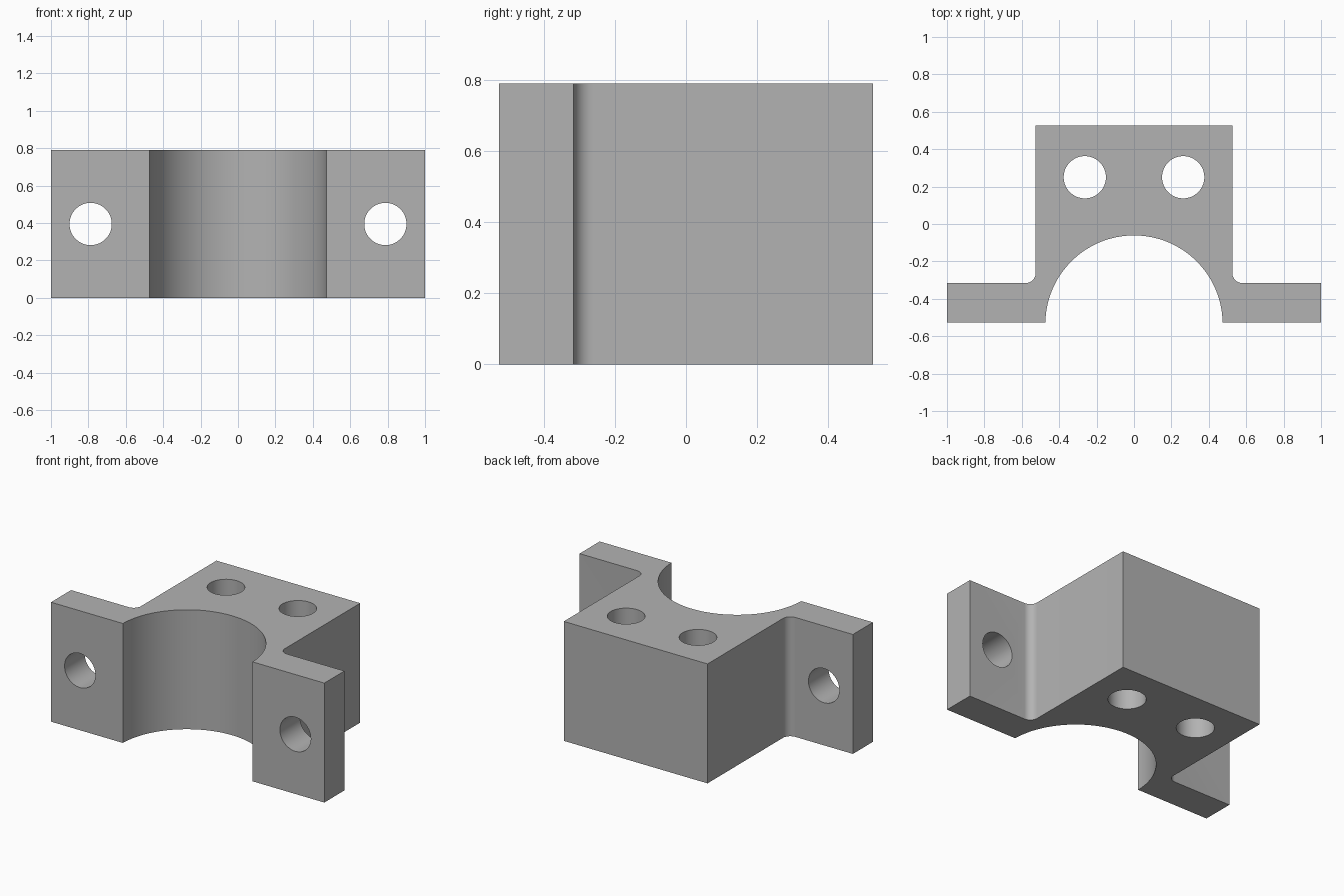
import bpy, bmesh
from math import sin, cos, pi, asin
from mathutils import Matrix

cube = bpy.data.objects.get("Cube")
if cube:
    bpy.data.objects.remove(cube, do_unlink=True)

HEIGHT = 0.79
HALF_DEPTH = 0.526
FLANGE_BACK = -0.316
BLOCK_X = 0.526
FILLET = 0.053
BORE_R, BORE_Y = 0.474, -0.535
HOLE_R = 0.113

grey = bpy.data.materials.new("plain grey")
grey.use_nodes = True
colour = (0.45, 0.45, 0.45, 1)
grey.diffuse_color = colour
grey.node_tree.nodes["Principled BSDF"].inputs["Base Color"].default_value = colour


def arc(cx, cy, r, start, end, steps):
    angles = [start + (end - start) * i / steps for i in range(steps + 1)]
    return [(cx + r * cos(a), cy + r * sin(a)) for a in angles]


# Clamp outline: right half of the flange and block, mirrored, closed by the bore
half = [(1, -HALF_DEPTH), (1, FLANGE_BACK)]
half += arc(BLOCK_X + FILLET, FLANGE_BACK + FILLET, FILLET, 1.5 * pi, pi, 10)
half += [(BLOCK_X, HALF_DEPTH)]
lip = asin((BORE_Y + HALF_DEPTH) / BORE_R) if BORE_Y > -HALF_DEPTH else asin((-HALF_DEPTH - BORE_Y) / BORE_R)
bore = arc(0, BORE_Y, BORE_R, pi - lip, lip, 64)
outline = half + [(-x, y) for x, y in reversed(half)] + bore

bm = bmesh.new()
base = bm.faces.new([bm.verts.new((x, y, 0)) for x, y in outline])
top = bmesh.ops.extrude_face_region(bm, geom=[base])["geom"]
bmesh.ops.translate(bm, vec=(0, 0, HEIGHT),
                    verts=[v for v in top if isinstance(v, bmesh.types.BMVert)])
bmesh.ops.recalc_face_normals(bm, faces=bm.faces)
mesh = bpy.data.meshes.new("clamp_block")
bm.to_mesh(mesh)
bm.free()
mesh.materials.append(grey)
clamp = bpy.data.objects.new("clamp_block", mesh)
bpy.context.collection.objects.link(clamp)

# Bolt holes: two upright through the block, two front-to-back through the flanges
bm = bmesh.new()
for side in (-1, 1):
    for place in (Matrix.Translation((side * 0.263, 0.25, HEIGHT / 2)),
                  Matrix.Translation((side * 0.788, -0.42, HEIGHT / 2)) @ Matrix.Rotation(pi / 2, 4, "X")):
        depth = 1.2 if abs(place.translation.x) < 0.5 else 0.5
        bmesh.ops.create_cone(bm, cap_ends=True, segments=64, radius1=HOLE_R,
                              radius2=HOLE_R, depth=depth, matrix=place)
mesh = bpy.data.meshes.new("hole_cutters")
bm.to_mesh(mesh)
bm.free()
mesh.materials.append(grey)
cutters = bpy.data.objects.new("hole_cutters", mesh)
bpy.context.collection.objects.link(cutters)
cutters.hide_render = True

# Drill the holes, then smooth the curved walls
bpy.context.view_layer.objects.active = clamp
clamp.select_set(True)
cut = clamp.modifiers.new("drill", "BOOLEAN")
cut.operation = "DIFFERENCE"
cut.solver = "EXACT"
cut.object = cutters
bpy.ops.object.modifier_apply(modifier=cut.name)
bpy.data.objects.remove(cutters, do_unlink=True)
bpy.ops.object.select_all(action="DESELECT")
clamp.select_set(True)
bpy.ops.object.shade_smooth_by_angle(angle=pi / 6)
